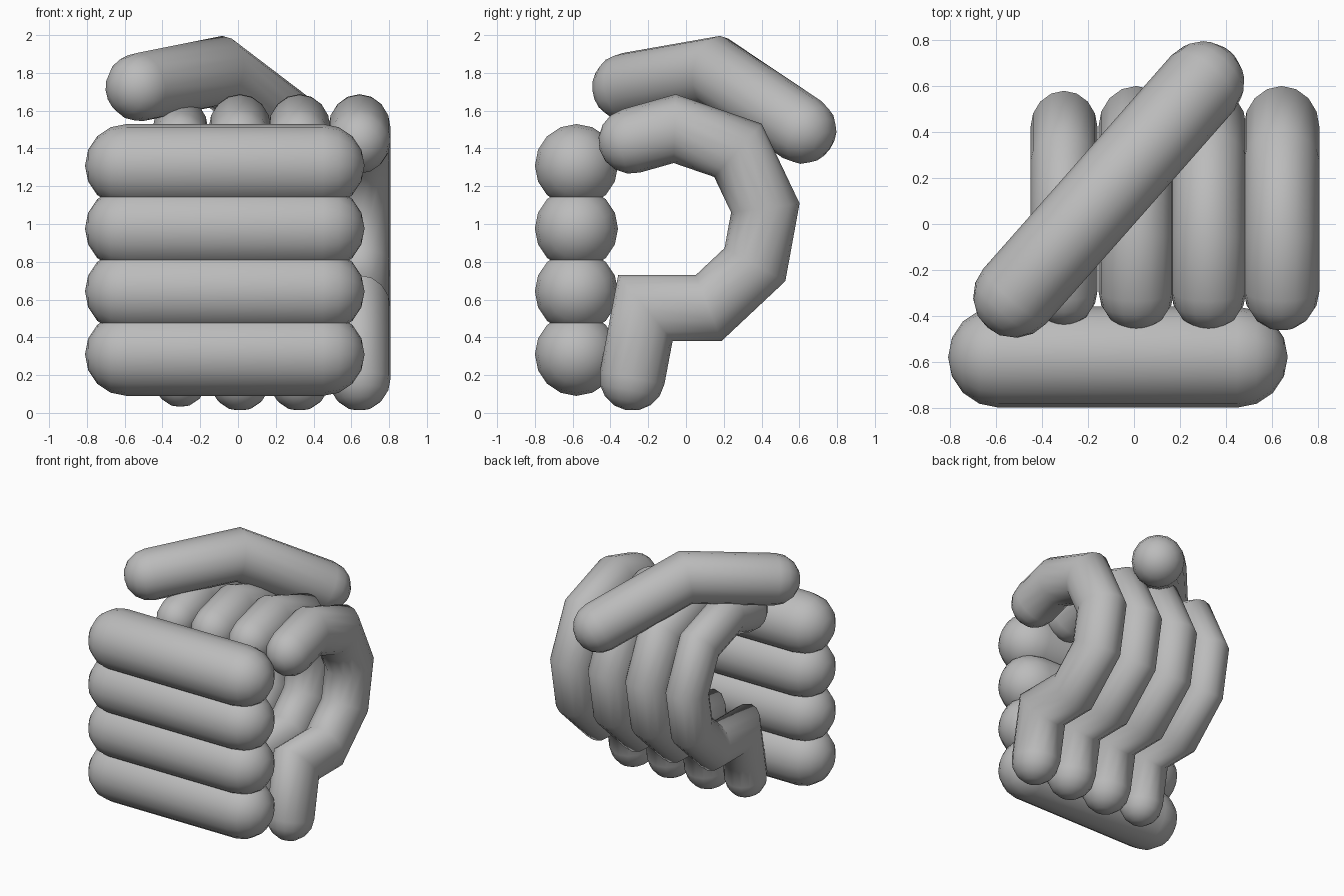
import bpy, bmesh, math
from mathutils import Vector

cube = bpy.data.objects.get("Cube")
if cube:
    bpy.data.objects.remove(cube, do_unlink=True)

grey = bpy.data.materials.new("plain grey")
grey.use_nodes = True
grey.diffuse_color = (0.5, 0.5, 0.5, 1)
grey.node_tree.nodes["Principled BSDF"].inputs["Base Color"].default_value = (0.5, 0.5, 0.5, 1)

SIDES, CAP = 16, 4


def tube(name, points, radius, normal, squash=1.0):
    """Round-ended tube with mitred bends; normal is square to the plane of the path."""
    pts = [Vector(p) for p in points]
    n = Vector(normal).normalized()
    dirs = [(b - a).normalized() for a, b in zip(pts, pts[1:])]
    rings = []  # centre, in-plane axis, cross axis

    def add_ring(centre, direction, r, stretch=1.0):
        rings.append((centre, n.cross(direction).normalized() * r * stretch, n * r * squash))

    steps = [math.pi / 2 * i / CAP for i in range(1, CAP + 1)]
    for a in steps:                                   # starting dome
        add_ring(pts[0] - dirs[0] * radius * math.cos(a), dirs[0], radius * math.sin(a))
    for p, d0, d1 in zip(pts[1:-1], dirs, dirs[1:]):  # mitred bends
        add_ring(p, d0 + d1, radius, 1 / math.cos(d0.angle(d1) / 2))
    for a in reversed(steps):                         # ending dome
        add_ring(pts[-1] + dirs[-1] * radius * math.cos(a), dirs[-1], radius * math.sin(a))

    bm = bmesh.new()
    loops = []
    for c, u, v in rings:
        angles = [2 * math.pi * k / SIDES for k in range(SIDES)]
        loops.append([bm.verts.new(c + u * math.cos(a) + v * math.sin(a)) for a in angles])
    for lo, hi in zip(loops, loops[1:]):
        for k in range(SIDES):
            j = (k + 1) % SIDES
            bm.faces.new((lo[k], lo[j], hi[j], hi[k]))
    for loop, tip in ((loops[0], pts[0] - dirs[0] * radius), (loops[-1], pts[-1] + dirs[-1] * radius)):
        pole = bm.verts.new(tip)
        for k in range(SIDES):
            bm.faces.new((loop[k], loop[(k + 1) % SIDES], pole))
    bmesh.ops.recalc_face_normals(bm, faces=bm.faces)
    mesh = bpy.data.meshes.new(name)
    bm.to_mesh(mesh)
    bm.free()
    mesh.materials.append(grey)
    mesh.shade_smooth()
    obj = bpy.data.objects.new(name, mesh)
    bpy.context.collection.objects.link(obj)
    return obj


# Stack of four level bars at the front
for i in range(4):
    z = 0.31 + i * 0.333
    tube(f"front_bar_{i + 1}", [(-0.59, -0.58, z), (0.45, -0.58, z)], 0.22, (0, 0, 1))

# Four curled fingers behind the bars, the outermost a little thinner
curl = [(-0.29, 1.44), (-0.06, 1.505), (0.275, 1.39), (0.42, 1.085),
        (0.365, 0.785), (0.12, 0.555), (-0.215, 0.555), (-0.285, 0.185)]
for i, (x, r) in enumerate([(-0.305, 0.154), (0.01, 0.174), (0.325, 0.174), (0.643, 0.174)]):
    tube(f"curled_finger_{i + 1}", [(x, y, z) for y, z in curl], r, (1, 0, 0), 0.95)

# Bent thumb lying diagonally over the top
thumb = [Vector((-0.52, -0.315, 1.725)), Vector((-0.105, 0.155, 1.808)), Vector((0.3, 0.615, 1.5))]
tube("thumb", thumb, 0.182, (thumb[1] - thumb[0]).cross(thumb[2] - thumb[1]))
